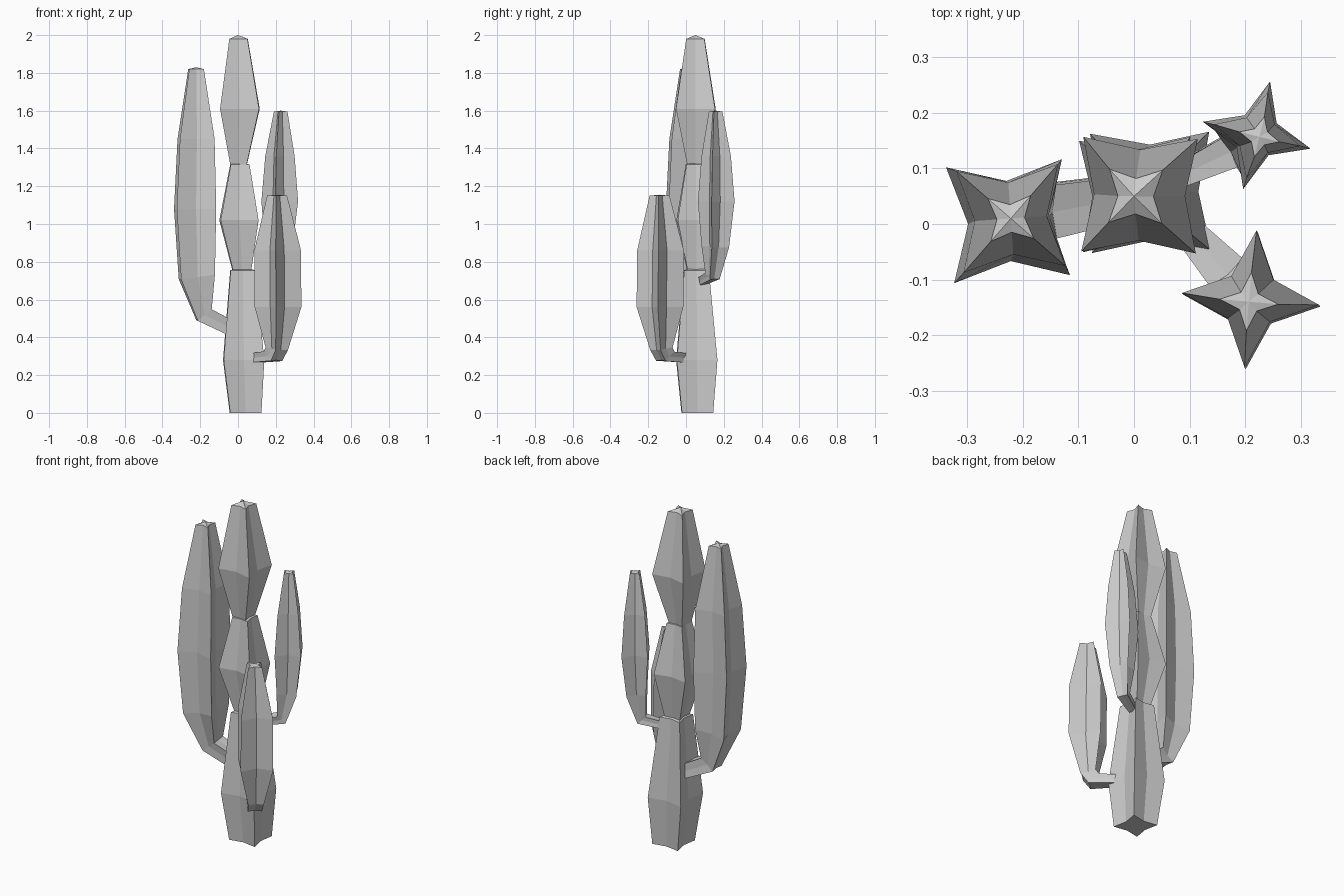
import bpy
import bmesh
from math import radians, cos, sin
from mathutils import Vector


def star_loft(name, rings, rot, apex, heading=0):
    """Loft a four-pointed star section through rings
    (x, y, z, tip radius, valley radius, tilt towards heading)."""
    bm = bmesh.new()
    h = radians(heading)
    loops = []
    for x, y, z, r_tip, r_valley, tilt in rings:
        t = radians(tilt)
        normal = Vector((cos(h) * sin(t), sin(h) * sin(t), cos(t)))
        q = Vector((0, 0, 1)).rotation_difference(normal)
        loop = []
        for i in range(8):
            a = radians(rot + i * 45)
            r = r_valley if i % 2 else r_tip
            loop.append(bm.verts.new(Vector((x, y, z)) + q @ Vector((r * cos(a), r * sin(a), 0))))
        loops.append(loop)
    for lo, hi in zip(loops, loops[1:]):
        for i in range(8):
            j = (i + 1) % 8
            bm.faces.new((lo[i], lo[j], hi[j], hi[i]))
    # flat base and shallow pointed cap
    bm.faces.new(loops[0][::-1])
    tip = bm.verts.new(apex)
    for i in range(8):
        bm.faces.new((loops[-1][i], loops[-1][(i + 1) % 8], tip))
    bmesh.ops.recalc_face_normals(bm, faces=bm.faces)
    mesh = bpy.data.meshes.new(name)
    bm.to_mesh(mesh)
    bm.free()
    obj = bpy.data.objects.new(name, mesh)
    bpy.context.collection.objects.link(obj)
    return obj


# Trunk: three stacked segments
star_loft("trunk_lower", [
    (0.04, 0.06, 0.00, 0.117, 0.068, 0),
    (0.03, 0.057, 0.28, 0.152, 0.086, 0),
    (0.025, 0.055, 0.755, 0.092, 0.052, 0),
], 46, (0.02, 0.055, 0.775))
star_loft("trunk_middle", [
    (0.02, 0.055, 0.76, 0.07, 0.042, 0),
    (0.005, 0.053, 1.02, 0.142, 0.08, 0),
    (0.01, 0.05, 1.315, 0.07, 0.042, 0),
], 47, (0.01, 0.05, 1.33))
star_loft("trunk_top", [
    (0.003, 0.05, 1.31, 0.06, 0.036, 0),
    (0.01, 0.052, 1.61, 0.146, 0.082, 0),
    (0.003, 0.05, 1.98, 0.068, 0.032, 0),
], 44, (0.0, 0.05, 2.0))

# Side arms: a stalk leaving the trunk, bending into an upright body
star_loft("left_arm", [
    (-0.01, 0.05, 0.435, 0.055, 0.038, 68),
    (-0.18, 0.02, 0.52, 0.068, 0.043, 40),
    (-0.218, 0.01, 0.72, 0.128, 0.066, 8),
    (-0.227, 0.005, 1.08, 0.148, 0.072, 0),
    (-0.222, 0.01, 1.45, 0.13, 0.065, 0),
    (-0.222, 0.01, 1.82, 0.055, 0.025, 0),
], 49, (-0.222, 0.01, 1.83), 188)
star_loft("front_right_arm", [
    (0.085, 0.0, 0.29, 0.035, 0.025, 75),
    (0.185, -0.11, 0.30, 0.055, 0.032, 40),
    (0.205, -0.13, 0.34, 0.06, 0.034, 10),
    (0.212, -0.138, 0.56, 0.124, 0.054, 0),
    (0.21, -0.135, 0.86, 0.124, 0.054, 0),
    (0.207, -0.14, 1.15, 0.053, 0.022, 0),
], -5, (0.207, -0.14, 1.155), -48)
star_loft("back_right_arm", [
    (0.085, 0.09, 0.70, 0.03, 0.022, 75),
    (0.19, 0.14, 0.725, 0.042, 0.024, 40),
    (0.215, 0.155, 0.88, 0.075, 0.034, 5),
    (0.221, 0.16, 1.12, 0.1, 0.042, 0),
    (0.222, 0.16, 1.36, 0.08, 0.037, 0),
    (0.226, 0.157, 1.595, 0.037, 0.017, 0),
], -14, (0.226, 0.157, 1.6), 25)
